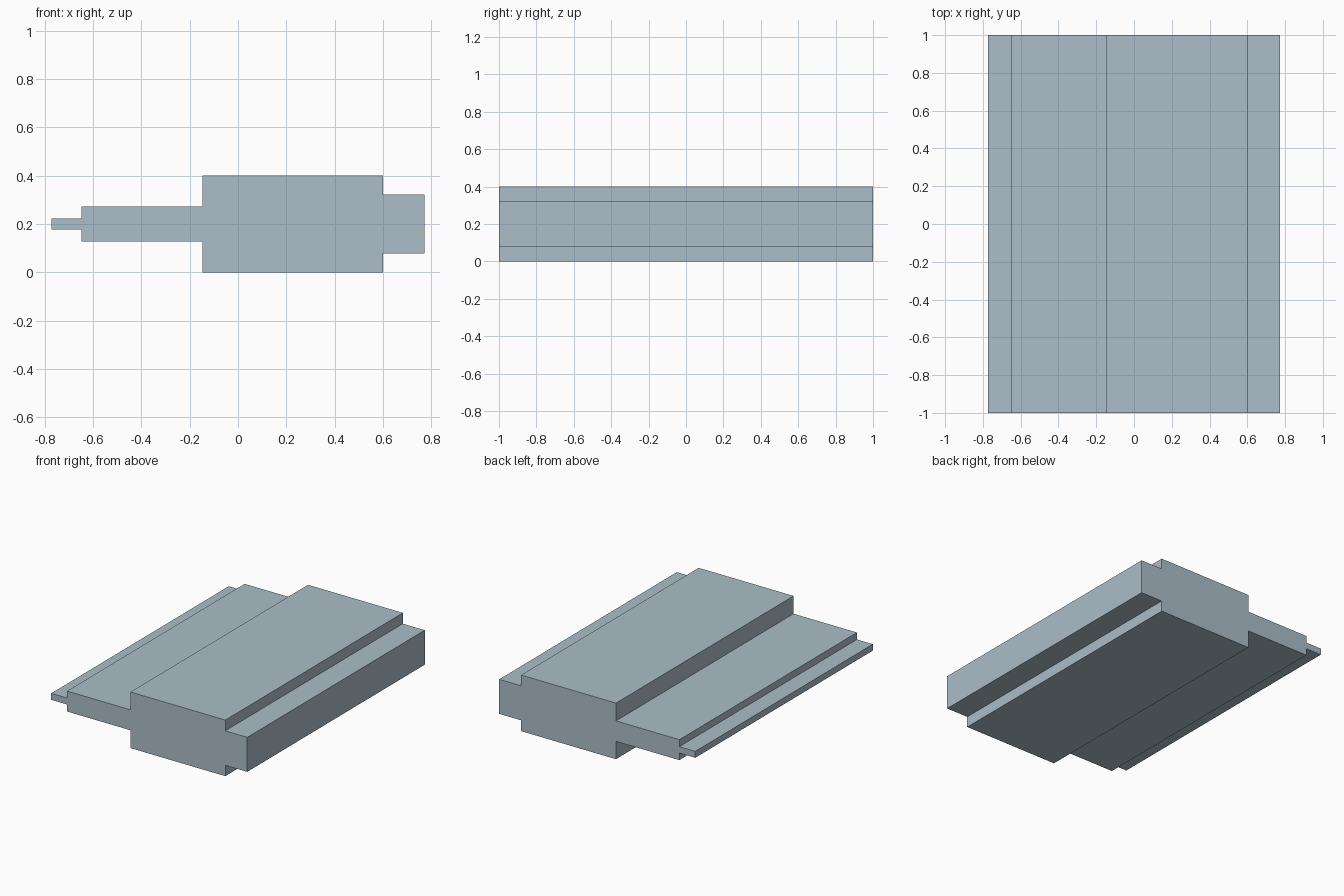
import bpy
import bmesh

cube = bpy.data.objects.get("Cube")
if cube:
    bpy.data.objects.remove(cube, do_unlink=True)

# Pale blue-grey material
paint = bpy.data.materials.new("pale_blue_grey")
paint.use_nodes = True
colour = (0.41, 0.51, 0.58, 1.0)
paint.diffuse_color = colour
paint.node_tree.nodes["Principled BSDF"].inputs["Base Color"].default_value = colour

MID_Z = 0.2
HALF_LENGTH = 1.0

# Steps across the section: start x, end x, half height
steps = [
    (-0.773, -0.648, 0.023),  # thin lip
    (-0.648, -0.148, 0.073),  # flange
    (-0.148, 0.6, 0.2),       # main block
    (0.6, 0.773, 0.123),      # side rail
]

# Symmetric stepped outline: lower edge, then upper edge back again
lower = [(x, MID_Z - h) for x0, x1, h in steps for x in (x0, x1)]
upper = [(x, 2 * MID_Z - z) for x, z in reversed(lower)]

# Extrude the outline from front to back
bm = bmesh.new()
front = bm.faces.new([bm.verts.new((x, -HALF_LENGTH, z)) for x, z in lower + upper])
result = bmesh.ops.extrude_face_region(bm, geom=[front], use_keep_orig=True)
moved = [v for v in result["geom"] if isinstance(v, bmesh.types.BMVert)]
bmesh.ops.translate(bm, verts=moved, vec=(0, 2 * HALF_LENGTH, 0))
bmesh.ops.recalc_face_normals(bm, faces=bm.faces)

mesh = bpy.data.meshes.new("stepped_bar")
bm.to_mesh(mesh)
bm.free()
mesh.materials.append(paint)
bar = bpy.data.objects.new("stepped_bar", mesh)
bpy.context.collection.objects.link(bar)
